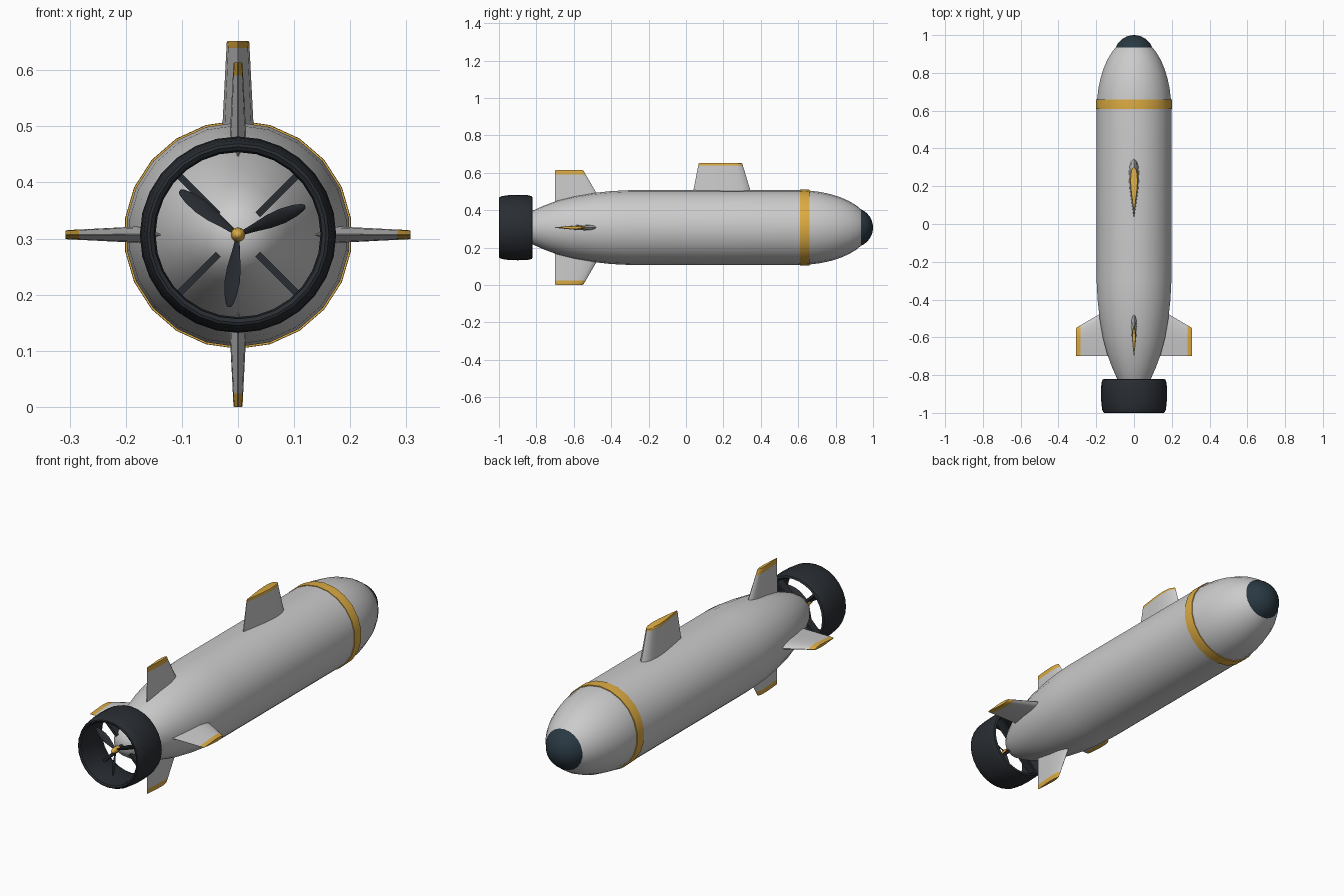
import bpy, bmesh
from math import sin, cos, pi, radians, sqrt
from mathutils import Vector, Matrix

if "Cube" in bpy.data.objects:
    bpy.data.objects.remove(bpy.data.objects["Cube"])

AXIS_Z = 0.307
CENTRE = Matrix.Translation((0, 0, AXIS_Z))


def material(name, rgb):
    m = bpy.data.materials.new(name)
    m.diffuse_color = (*rgb, 1)
    m.use_nodes = True
    m.node_tree.nodes["Principled BSDF"].inputs["Base Color"].default_value = m.diffuse_color
    return m


GOLD = material("gold", (0.72, 0.41, 0.055))
DARK = material("charcoal", (0.022, 0.026, 0.032))
GLASS = material("dark_glass", (0.022, 0.04, 0.055))


def loft(name, rings, mat=None, matrix=CENTRE, loop=False, smooth=35):
    """Skin a list of equal-length point rings; cap the ends unless looped."""
    bm = bmesh.new()
    vs = [[bm.verts.new(p) for p in ring] for ring in rings]
    n = len(vs[0])
    pairs = list(zip(vs, vs[1:])) + ([(vs[-1], vs[0])] if loop else [])
    for a, b in pairs:
        for i in range(n):
            j = (i + 1) % n
            bm.faces.new((a[i], a[j], b[j], b[i]))
    if not loop:
        bm.faces.new(vs[0])
        bm.faces.new(vs[-1])
    bmesh.ops.remove_doubles(bm, verts=bm.verts, dist=1e-5)
    bmesh.ops.recalc_face_normals(bm, faces=bm.faces)
    me = bpy.data.meshes.new(name)
    bm.to_mesh(me)
    bm.free()
    ob = bpy.data.objects.new(name, me)
    bpy.context.collection.objects.link(ob)
    ob.matrix_world = matrix
    if mat:
        me.materials.append(mat)
    bpy.ops.object.select_all(action='DESELECT')
    ob.select_set(True)
    bpy.context.view_layer.objects.active = ob
    bpy.ops.object.shade_smooth_by_angle(angle=radians(smooth))
    return ob


def lathe(name, profile, sides, mat=None, loop=False):
    """Revolve (y, radius) points around the long axis."""
    rings = [[(r * sin(2 * pi * i / sides), y, r * cos(2 * pi * i / sides))
              for i in range(sides)] for y, r in profile]
    return loft(name, rings, mat, loop=loop)


def foil(span, rear, front, half):
    """Teardrop section at height span, blunt at the front, sharp at the rear."""
    ts = [0, 0.04, 0.13, 0.3, 0.5, 0.75, 1]
    thick = [0, 0.5, 0.85, 1, 0.85, 0.47, 0.06]
    pts = [(half * h, front + (rear - front) * t, span) for t, h in zip(ts, thick)]
    return pts + [(-x, y, z) for x, y, z in reversed(pts[1:])]


def mix(a, b, f):
    return [p + (q - p) * f for p, q in zip(a, b)]


def fin(name, root, tip, split, matrix):
    """Tapered fin with a gold tip; root and tip are foil parameters."""
    mid = mix(root, tip, split)
    bevel = [tip[0], tip[1] + 0.003, tip[2] - 0.005, tip[3] * 0.92]
    edge = mix(root, tip, 0.985)
    loft(name, [foil(*root), foil(*mid)], None, matrix)
    loft(name + "_gold_tip", [foil(*mid), foil(*edge), foil(*bevel)], GOLD, matrix)


# Hull: tapered tail, straight middle, elliptical nose
tail = [(-0.893, 0), (-0.888, 0.03), (-0.868, 0.06), (-0.82, 0.09), (-0.76, 0.117),
        (-0.69, 0.143), (-0.6, 0.167), (-0.5, 0.184), (-0.4, 0.195), (-0.3, 0.2)]
nose = [(0.6 + 0.385 * sin(a * pi / 20), 0.2 * cos(a * pi / 20)) for a in range(11)]
lathe("hull", tail + nose, 22)

# Gold band around the nose and dark nose window
lathe("nose_band", [(0.61, 0.19), (0.61, 0.203), (0.635, 0.2035), (0.66, 0.202),
                    (0.66, 0.19)], 22, GOLD, loop=True)
lathe("nose_window", [(0.894 + 0.106 * sin(a * pi / 16), 0.106 * cos(a * pi / 16))
                      for a in range(9)], 22, GLASS)

# Sail on top and four tail fins
fin("sail", (0.17, 0.034, 0.353, 0.029), (0.345, 0.068, 0.30, 0.02), 0.93, CENTRE)
for label, ang in (("top", 0), ("right", 90), ("bottom", 180), ("left", 270)):
    fin(label + "_tail_fin", (0.11, -0.7, -0.435, 0.018), (0.307, -0.7, -0.55, 0.008),
        0.88, CENTRE @ Matrix.Rotation(radians(ang), 4, 'Y'))

# Propeller duct
lathe("duct", [(-0.82, 0.158), (-0.824, 0.167), (-0.845, 0.173), (-0.9, 0.175),
               (-0.95, 0.173), (-0.985, 0.168), (-0.998, 0.162), (-1.0, 0.157),
               (-0.995, 0.150), (-0.97, 0.147), (-0.9, 0.147), (-0.84, 0.149)],
      28, DARK, loop=True)

# Four struts holding the duct
for k in range(4):
    rings = [[(x, y, r) for x, y in ((-0.006, -0.885), (0.006, -0.885),
                                     (0.006, -0.845), (-0.006, -0.845))]
             for r in (0.05, 0.155)]
    loft(f"duct_strut_{k + 1}", rings, DARK,
         CENTRE @ Matrix.Rotation(radians(45 + 90 * k), 4, 'Y'))

# Shaft and gold hub
lathe("propeller_shaft", [(-0.95, 0.008), (-0.88, 0.008)], 12, DARK)
lathe("propeller_hub", [(-0.972, 0), (-0.968, 0.006), (-0.958, 0.011), (-0.945, 0.013),
                        (-0.92, 0.013)], 12, GOLD)

# Three twisted propeller blades
stations = [(0.008, 0.005, 50), (0.03, 0.010, 45), (0.06, 0.0155, 38), (0.085, 0.016, 32),
            (0.11, 0.012, 27), (0.125, 0.007, 25), (0.13, 0.003, 24)]
for k in range(3):
    rings = []
    for r, w, pitch in stations:
        twist = Matrix.Rotation(radians(pitch), 3, 'Z')
        rings.append([twist @ Vector((w * cos(a * pi / 4), 0.003 * sin(a * pi / 4), 0))
                      + Vector((0, -0.94, r)) for a in range(8)])
    loft(f"propeller_blade_{k + 1}", rings, DARK,
         CENTRE @ Matrix.Rotation(radians(67 + 120 * k), 4, 'Y'))
